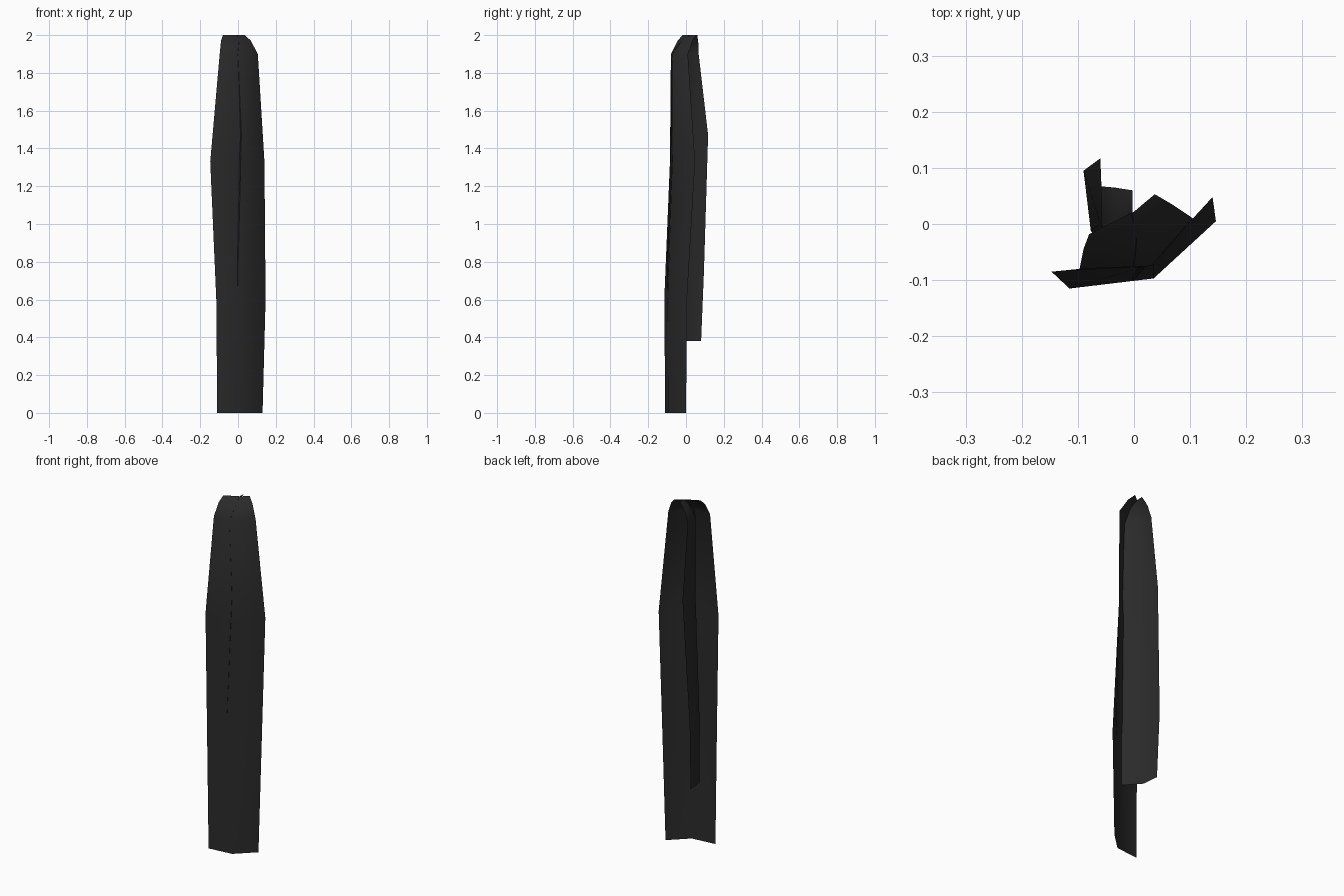
import bpy
import bmesh
import math

cube = bpy.data.objects.get("Cube")
if cube:
    bpy.data.objects.remove(cube, do_unlink=True)

# One dark charcoal material
charcoal = bpy.data.materials.new("charcoal")
charcoal.use_nodes = True
colour = (0.023, 0.023, 0.023, 1.0)
charcoal.diffuse_color = colour
bsdf = charcoal.node_tree.nodes["Principled BSDF"]
bsdf.inputs["Base Color"].default_value = colour
bsdf.inputs["Roughness"].default_value = 0.8


def folded_sheet(name, rows):
    """Thin sheet lofted through rows of (height, edge, fold, edge)."""
    bm = bmesh.new()
    loops = [[bm.verts.new((x, y, z)) for x, y in points] for z, *points in rows]
    for low, high in zip(loops, loops[1:]):
        for i in range(len(low) - 1):
            bm.faces.new((low[i], low[i + 1], high[i + 1], high[i]))
    mesh = bpy.data.meshes.new(name)
    bm.to_mesh(mesh)
    bm.free()
    mesh.materials.append(charcoal)
    obj = bpy.data.objects.new(name, mesh)
    bpy.context.collection.objects.link(obj)
    bpy.ops.object.select_all(action='DESELECT')
    obj.select_set(True)
    bpy.context.view_layer.objects.active = obj
    bpy.ops.object.shade_smooth_by_angle(angle=math.radians(60))
    return obj


# Long front sheet: right edge, centre fold, left edge
folded_sheet("front_strip", [
    (0.00, (-0.11, -0.11), (0.03, -0.095), (0.13, 0.0)),
    (0.60, (-0.115, -0.115), (0.035, -0.097), (0.146, 0.005)),
    (1.33, (-0.147, -0.085), (0.035, -0.072), (0.14, 0.048)),
    (1.90, (-0.097, -0.08), (0.03, -0.075), (0.105, 0.01)),
    (1.97, (-0.09, -0.045), (0.01, -0.02), (0.068, 0.035)),
    (2.00, (-0.08, -0.018), (0.0, 0.022), (0.037, 0.053)),
])

# Shorter sheet behind it: rear edge, fold, front edge
folded_sheet("back_fin", [
    (0.38, (-0.085, 0.08), (-0.075, -0.015), (0.0, -0.098)),
    (0.75, (-0.09, 0.095), (-0.077, -0.012), (0.0, -0.101)),
    (1.47, (-0.06, 0.117), (-0.06, 0.0), (0.018, -0.079)),
    (1.90, (-0.058, 0.067), (-0.058, -0.005), (0.0, -0.078)),
    (1.96, (-0.035, 0.065), (-0.035, 0.01), (0.005, -0.03)),
    (2.00, (-0.003, 0.06), (-0.003, 0.035), (-0.003, 0.018)),
])
